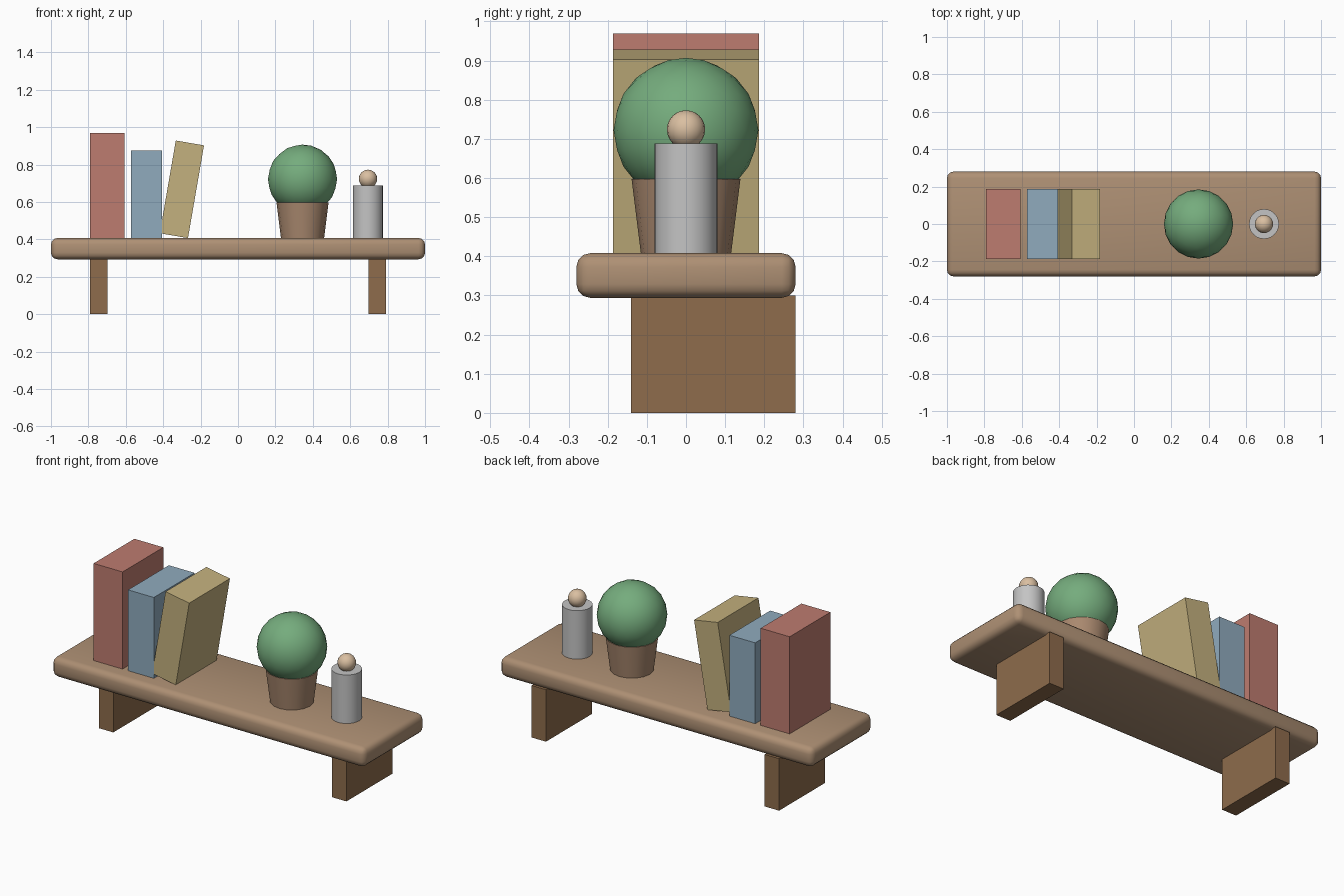
import bpy, math

if "Cube" in bpy.data.objects:
    bpy.data.objects.remove(bpy.data.objects["Cube"])


def material(name, r, g, b):
    """Flat colour given as 0-255 screen values, stored linear."""
    def lin(c):
        c /= 255
        return c / 12.92 if c <= 0.04045 else ((c + 0.055) / 1.055) ** 2.4
    m = bpy.data.materials.new(name)
    m.diffuse_color = (lin(r), lin(g), lin(b), 1)
    m.use_nodes = True
    m.node_tree.nodes["Principled BSDF"].inputs["Base Color"].default_value = m.diffuse_color
    return m


SHELF = material("light wood", 174, 144, 116)
BRACKET = material("dark wood", 142, 108, 76)
RED = material("dusty red", 190, 124, 112)
BLUE = material("dusty blue", 144, 171, 190)
YELLOW = material("straw yellow", 196, 177, 126)
GREEN = material("leaf green", 117, 172, 125)
POT = material("clay", 170, 137, 111)
GREY = material("light grey", 196, 196, 196)
KNOB = material("cream", 218, 191, 161)


def finish(name, mat, smooth=False):
    ob = bpy.context.object
    ob.name = name
    ob.data.materials.append(mat)
    if smooth:
        bpy.ops.object.shade_smooth_by_angle(angle=math.radians(35))
    return ob


def box(name, mat, centre, size, tilt=0):
    bpy.ops.mesh.primitive_cube_add(size=1, location=centre)
    ob = bpy.context.object
    ob.scale = size
    bpy.ops.object.transform_apply(location=False, rotation=False, scale=True)
    ob.rotation_euler.y = math.radians(tilt)
    return finish(name, mat)


def cone(name, mat, x, r1, r2, z1, z2, sides):
    bpy.ops.mesh.primitive_cone_add(vertices=sides, radius1=r1, radius2=r2,
                                    depth=z2 - z1, location=(x, 0, (z1 + z2) / 2))
    return finish(name, mat, True)


# Rounded shelf board
board = box("shelf_board", SHELF, (0, 0, 0.351), (2, 0.56, 0.114))
bevel = board.modifiers.new("rounded edges", 'BEVEL')
bevel.width = 0.035
bevel.segments = 3
bpy.ops.object.modifier_apply(modifier=bevel.name)
bpy.ops.object.shade_smooth_by_angle(angle=math.radians(35))

# Two brackets under the back of the board
for side, label in ((-1, "left"), (1, "right")):
    box(label + "_bracket", BRACKET, (side * 0.745, 0.07, 0.15), (0.092, 0.42, 0.30))

# Books, the last one leaning
box("red_book", RED, (-0.70, 0, 0.687), (0.185, 0.372, 0.564))
box("blue_book", BLUE, (-0.49, 0, 0.640), (0.165, 0.372, 0.470))
box("leaning_book", YELLOW, (-0.30, 0, 0.668), (0.153, 0.372, 0.503), tilt=9.8)

# Potted round plant
cone("plant_pot", POT, 0.345, 0.115, 0.139, 0.405, 0.597, 16)
bpy.ops.mesh.primitive_ico_sphere_add(subdivisions=3, radius=0.185, location=(0.345, 0, 0.722))
finish("plant_foliage", GREEN, True)

# Canister with round knob
cone("canister", GREY, 0.695, 0.08, 0.08, 0.405, 0.688, 24)
bpy.ops.mesh.primitive_uv_sphere_add(segments=20, ring_count=12, radius=0.049,
                                     location=(0.695, 0, 0.724))
finish("canister_knob", KNOB, True)
